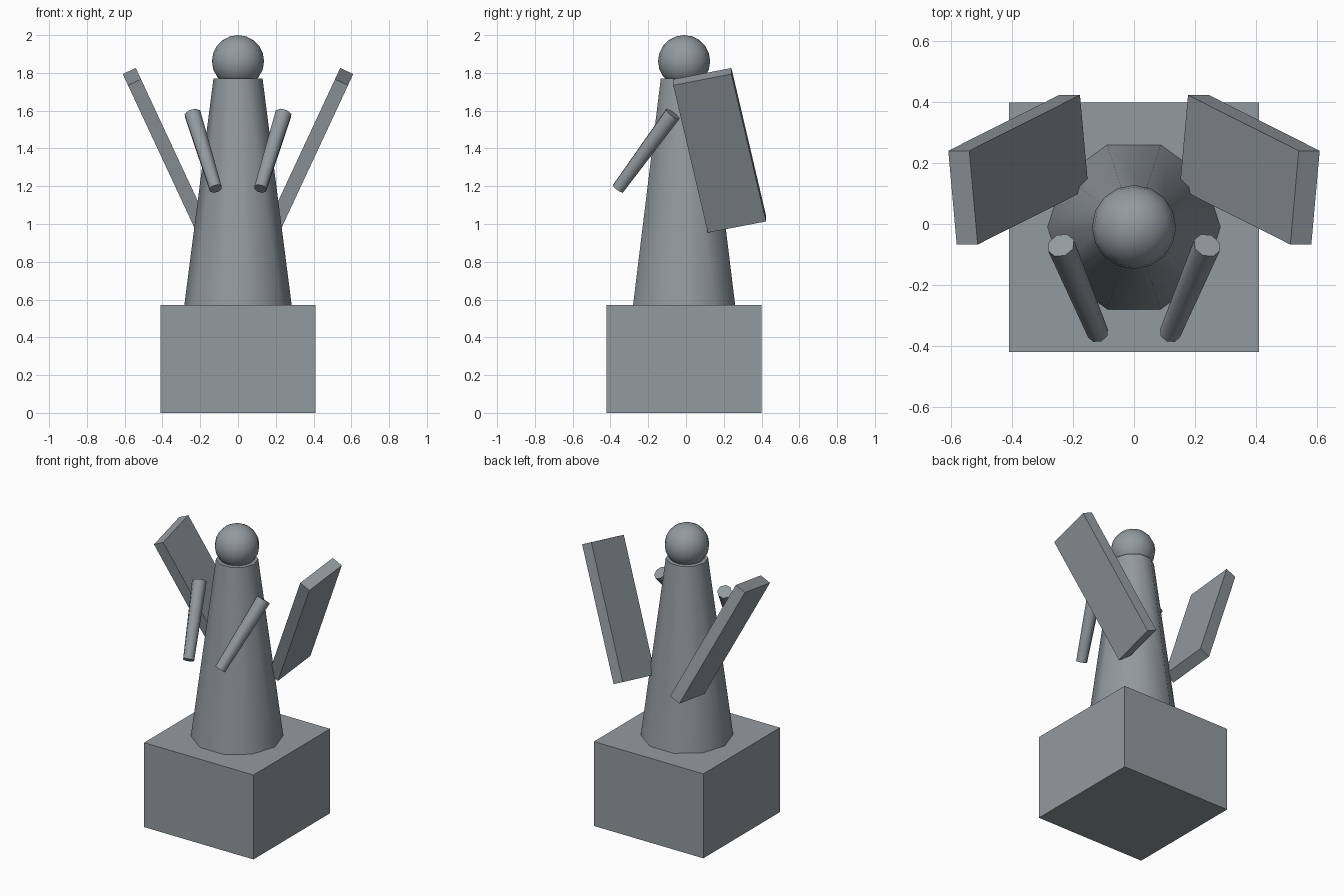
import bpy, math
from mathutils import Vector

if "Cube" in bpy.data.objects:
    bpy.data.objects.remove(bpy.data.objects["Cube"])

stone = bpy.data.materials.new("grey_stone")
stone.diffuse_color = (0.29, 0.325, 0.345, 1)
stone.use_nodes = True
stone.node_tree.nodes["Principled BSDF"].inputs["Base Color"].default_value = stone.diffuse_color
CY = -0.01  # depth centre of the plinth and figure


def finish(name, smooth=None):
    ob = bpy.context.object
    ob.name = name
    ob.data.materials.append(stone)
    if smooth:
        bpy.ops.object.shade_smooth_by_angle(angle=math.radians(smooth))
    return ob


def box(name, loc, size, rot=(0, 0, 0)):
    bpy.ops.mesh.primitive_cube_add(size=1, location=loc, rotation=rot)
    ob = finish(name)
    ob.scale = size
    return ob


def cone(name, start, end, r1, r2, sides, turn=0):
    a, b = Vector(start), Vector(end)
    bpy.ops.mesh.primitive_cone_add(vertices=sides, radius1=r1, radius2=r2,
                                    depth=(b - a).length, location=(a + b) / 2)
    ob = finish(name, 50)
    quat = (b - a).to_track_quat('Z', 'Y')
    ob.rotation_euler = quat.to_euler() if not turn else (0, 0, turn)
    return ob


# Plinth
box("plinth", (0, CY, 0.286), (0.82, 0.82, 0.572))

# Robed body: ten sides with corners pointing left and right
cone("robe", (0, CY, 0.572), (0, CY, 1.77), 0.284, 0.13, 10, math.radians(18))

# Head
bpy.ops.mesh.primitive_uv_sphere_add(segments=16, ring_count=10, radius=0.138,
                                     location=(0, CY, 1.862))
finish("head", 50)

# Mirrored arms and wings
for side, s in (("left", -1), ("right", 1)):
    cone(side + "_arm", (s * 0.118, -0.36, 1.187), (s * 0.24, -0.07, 1.582),
         0.035, 0.046, 8)
    box(side + "_wing", (s * 0.38, 0.178, 1.39), (0.076, 0.315, 0.88),
        (math.radians(12), s * math.radians(25), 0))
